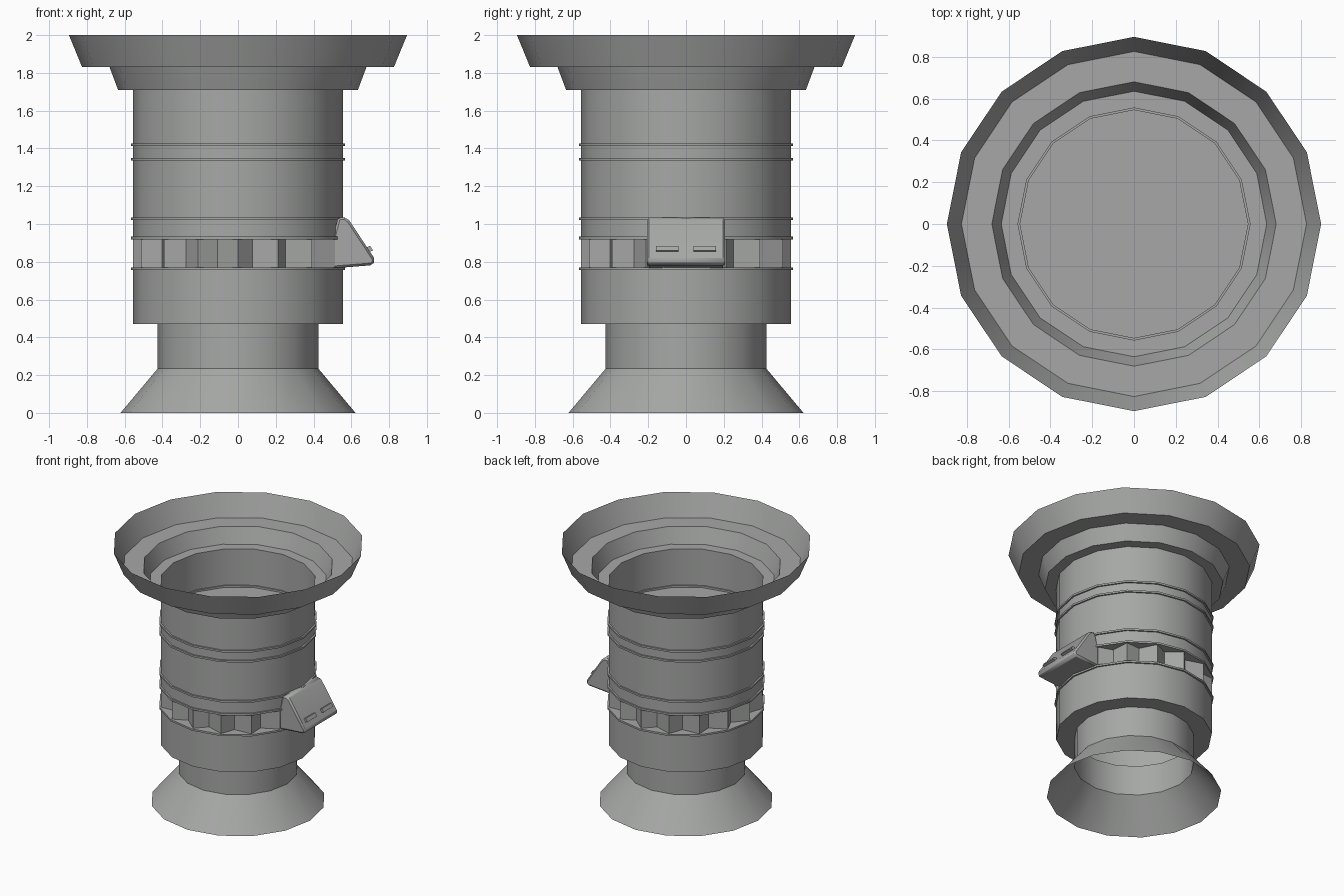
import bpy, bmesh, math

if "Cube" in bpy.data.objects:
    bpy.data.objects.remove(bpy.data.objects["Cube"])

SIDES = 16
R = 0.555

grey = bpy.data.materials.new("warm grey")
grey.diffuse_color = (0.38, 0.39, 0.38, 1)
grey.use_nodes = True
grey.node_tree.nodes["Principled BSDF"].inputs["Base Color"].default_value = grey.diffuse_color


def ring_point(r, z, step):
    a = 2 * math.pi * step / SIDES
    return (r * math.cos(a), r * math.sin(a), z)


def finish(name, bm):
    mesh = bpy.data.meshes.new(name)
    bm.to_mesh(mesh)
    bm.free()
    mesh.materials.append(grey)
    ob = bpy.data.objects.new(name, mesh)
    bpy.context.collection.objects.link(ob)
    bpy.ops.object.select_all(action='DESELECT')
    ob.select_set(True)
    bpy.context.view_layer.objects.active = ob
    bpy.ops.object.shade_smooth_by_angle(angle=math.radians(28))
    return ob


def lathe(name, profile, closed=False):
    """Sweep a (radius, height) profile, listed bottom to top, around z."""
    bm = bmesh.new()
    loops = [[bm.verts.new(ring_point(r, z, i)) for i in range(SIDES)] for r, z in profile]
    pairs = list(zip(loops, loops[1:]))
    if closed:
        pairs.append((loops[-1], loops[0]))
    for low, high in pairs:
        for i in range(SIDES):
            j = (i + 1) % SIDES
            bm.faces.new((low[i], low[j], high[j], high[i]))
    return finish(name, bm)


def prism(name, outline, y0, y1):
    """Extrude an (x, z) outline along y."""
    bm = bmesh.new()
    face = bm.faces.new([bm.verts.new((x, y0, z)) for x, z in outline])
    new = bmesh.ops.extrude_face_region(bm, geom=[face])["geom"]
    bmesh.ops.translate(bm, vec=(0, y1 - y0, 0),
                        verts=[v for v in new if isinstance(v, bmesh.types.BMVert)])
    bmesh.ops.recalc_face_normals(bm, faces=bm.faces)
    return finish(name, bm)


# Flared foot, neck and lower drum
lathe("foot_and_lower_drum", [(0.622, 0), (0.425, 0.235), (0.425, 0.47), (R, 0.47), (R, 0.77)])

# Upper drum with the stepped flared mouth
lathe("upper_drum_and_mouth", [(R, 0.92), (R, 1.71), (0.635, 1.71), (0.68, 1.83),
                               (0.825, 1.83), (0.895, 2.0)])

# Floor inside the mouth
bm = bmesh.new()
bm.faces.new([bm.verts.new(ring_point(R, 1.41, i)) for i in range(SIDES)])
finish("inner_floor", bm)

# Notched belt: a zigzag wall with triangular ledges
bm = bmesh.new()
z0, z1 = 0.77, 0.92
for i in range(SIDES):
    a, b = i, i + 1
    g = i + 0.42
    lo = [bm.verts.new(ring_point(r, z0, s)) for r, s in ((R, a), (0.475, g), (R, b))]
    hi = [bm.verts.new(ring_point(r, z1, s)) for r, s in ((R, a), (0.475, g), (R, b))]
    for k in (0, 1):
        bm.faces.new((lo[k], lo[k + 1], hi[k + 1], hi[k]))
    bm.faces.new((lo[0], lo[2], lo[1]))
    bm.faces.new((hi[0], hi[1], hi[2]))
bmesh.ops.remove_doubles(bm, verts=bm.verts, dist=0.0005)
finish("notched_belt", bm)

# Thin raised hoops
for n, z in enumerate((0.763, 0.926, 1.027, 1.342, 1.42)):
    h = 0.007
    lathe(f"hoop_{n + 1}", [(R - 0.01, z - h), (0.567, z - h), (0.567, z + h), (R - 0.01, z + h)],
          closed=True)

# Sloped control box on the right side
box = prism("control_box", [(0.50, 0.765), (0.712, 0.782), (0.727, 0.81), (0.59, 1.018),
                            (0.568, 1.035), (0.53, 1.035), (0.50, 0.92)], -0.207, 0.207)
bevel = box.modifiers.new("edge", 'BEVEL')
bevel.width = 0.012
bevel.segments = 1

# Two small raised keys on the slope
for side, y in (("left", -0.1), ("right", 0.1)):
    prism(f"{side}_key", [(0.690, 0.85), (0.715, 0.86), (0.699, 0.884), (0.674, 0.874)],
          y - 0.06, y + 0.06)
